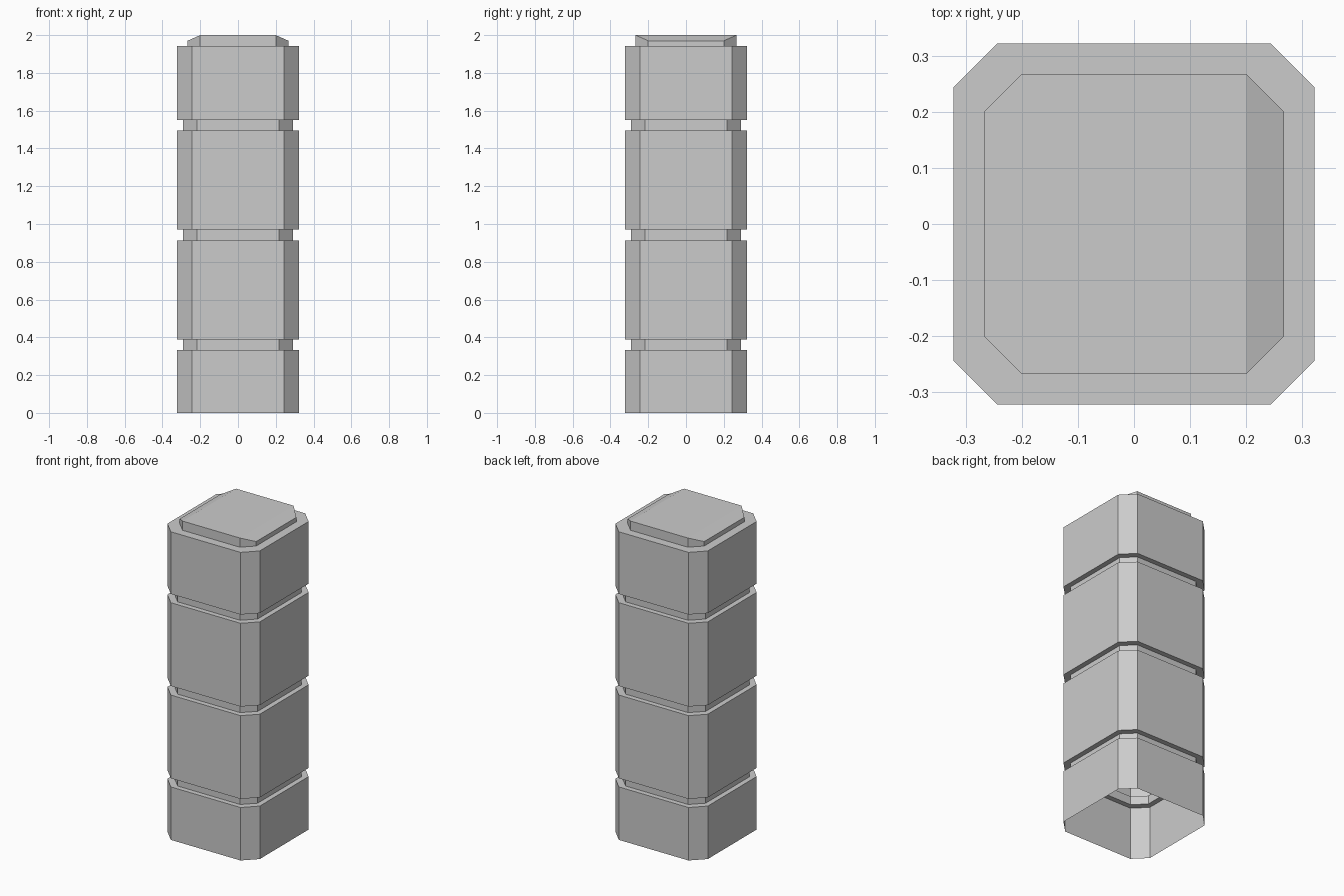
import bpy, bmesh

if "Cube" in bpy.data.objects:
    bpy.data.objects.remove(bpy.data.objects["Cube"])


def octagon(half, flat, z):
    # Square with cut corners, listed counter-clockwise
    pts = [(half, -flat), (half, flat), (flat, half), (-flat, half),
           (-half, flat), (-half, -flat), (-flat, -half), (flat, -half)]
    return [(x, y, z) for x, y in pts]


OUTER, GROOVE, CAP = (0.322, 0.243), (0.29, 0.218), (0.267, 0.2)

# Outline from the ground up: blocks separated by recessed grooves
levels = [(OUTER, 0.0)]
for low, high in ((0.334, 0.388), (0.913, 0.97), (1.495, 1.55)):
    levels += [(OUTER, low), (GROOVE, low), (GROOVE, high), (OUTER, high)]
levels += [(OUTER, 1.942), (CAP, 1.942)]
rings = [octagon(*size, z) for size, z in levels]

# Cap rim: left and right edges dip below the flat centre strip
rings.append([(x, y, 1.97 if abs(x) > abs(y) else 2.0)
              for x, y, z in octagon(*CAP, 2.0)])

# Skin the rings into an open-bottomed shell
bm = bmesh.new()
loops = [[bm.verts.new(p) for p in ring] for ring in rings]
for a, b in zip(loops, loops[1:]):
    for i in range(8):
        j = (i + 1) % 8
        bm.faces.new((a[i], a[j], b[j], b[i]))

# Top: flat strip with a sloping face on each side
t = loops[-1]
bm.faces.new((t[2], t[3], t[6], t[7]))
bm.faces.new((t[0], t[1], t[2], t[7]))
bm.faces.new((t[3], t[4], t[5], t[6]))

mesh = bpy.data.meshes.new("block_pillar")
bm.to_mesh(mesh)
bm.free()
pillar = bpy.data.objects.new("block_pillar", mesh)
bpy.context.collection.objects.link(pillar)
